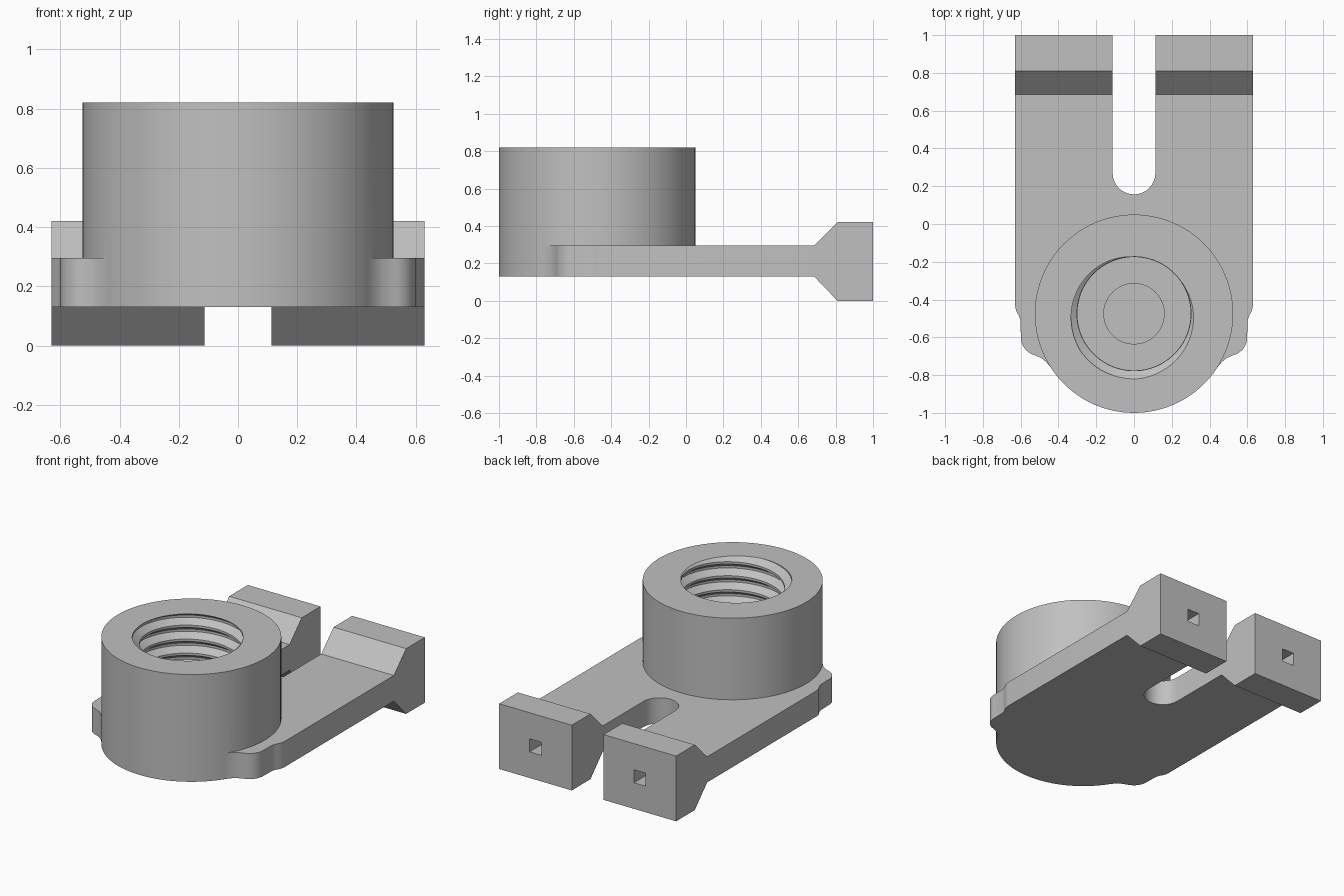
import bpy, bmesh
from math import pi, cos, sin, radians

cube = bpy.data.objects.get("Cube")
if cube:
    bpy.data.objects.remove(cube, do_unlink=True)

GREY = (0.53, 0.53, 0.53, 1)
grey = bpy.data.materials.new("plain grey")
grey.use_nodes = True
grey.diffuse_color = GREY
grey.node_tree.nodes["Principled BSDF"].inputs["Base Color"].default_value = GREY

BOSS_Y = -0.475
LOW, HIGH, TOP = 0.13, 0.295, 0.82   # plate underside, plate top, boss top


def finish(name, bm):
    bmesh.ops.recalc_face_normals(bm, faces=bm.faces)
    mesh = bpy.data.meshes.new(name)
    bm.to_mesh(mesh)
    bm.free()
    mesh.materials.append(grey)
    obj = bpy.data.objects.new(name, mesh)
    bpy.context.collection.objects.link(obj)
    return obj


def prism(name, points, offset):
    """Extrude a closed outline of 3D points along an offset."""
    bm = bmesh.new()
    face = bm.faces.new([bm.verts.new(p) for p in points])
    moved = bmesh.ops.extrude_face_region(bm, geom=[face])["geom"]
    verts = [v for v in moved if isinstance(v, bmesh.types.BMVert)]
    bmesh.ops.translate(bm, verts=verts, vec=offset)
    return finish(name, bm)


def arc(cx, cy, r, start, end, steps):
    return [(cx + r * cos(a), cy + r * sin(a)) for a in
            (radians(start + (end - start) * i / steps) for i in range(steps + 1))]


def cylinder(name, r, z0, z1, steps=96):
    ring = arc(0, BOSS_Y, r, 0, 360, steps)[:-1]
    return prism(name, [(x, y, z0) for x, y in ring], (0, 0, z1 - z0))


def combine(obj, other, operation):
    mod = obj.modifiers.new("combine", 'BOOLEAN')
    mod.operation, mod.solver, mod.object = operation, 'EXACT', other
    bpy.context.view_layer.objects.active = obj
    bpy.ops.object.modifier_apply(modifier=mod.name)
    bpy.data.objects.remove(other, do_unlink=True)


def screw(name, pitch, turns, z0, start, steps=64):
    """Closed helical solid; its profile is (radius, height) over one pitch."""
    profile = [(0.302, 0), (0.302, 0.015), (0.345, 0.045), (0.345, 0.06)]
    count, last = len(profile), turns * steps
    bm = bmesh.new()
    grid = {}

    def point(j, k):
        if k == count:
            j, k = j + steps, 0
        if (j, k) not in grid:
            a = start + 2 * pi * j / steps
            r, h = profile[k]
            grid[j, k] = bm.verts.new((r * cos(a), BOSS_Y + r * sin(a),
                                       z0 + pitch * j / steps + h))
        return grid[j, k]

    for j in range(last):
        for k in range(count):
            bm.faces.new((point(j, k), point(j + 1, k),
                          point(j + 1, k + 1), point(j, k + 1)))
    # Fan caps over both ends
    for j0 in (0, last):
        loop = [point(j0 + j, 0) for j in range(steps + 1)]
        loop += [point(j0, k) for k in range(count - 1, 0, -1)]
        centre = bm.verts.new((0, BOSS_Y, z0 + pitch * (j0 / steps + 0.5)))
        for a, b in zip(loop, loop[1:] + loop[:1]):
            bm.faces.new((a, b, centre))
    return finish(name, bm)


# Slotted base plate with a small rounded ear on each side
half = arc(0, 0.27, 0.113, -90, 0, 12)
half += [(0.113, 0.685), (0.63, 0.685), (0.63, -0.43)]
half += [(0.624, -0.46), (0.61, -0.485), (0.601, -0.51)]
half += arc(0.502, -0.6, 0.097, 0, -75, 10)
half += [(0.49, -0.71), (0.465, -0.73), (0.44, -0.76), (0.4, -0.78)]
outline = half + [(-x, y) for x, y in reversed(half[1:])]
body = prism("base_and_boss", [(x, y, LOW) for x, y in outline], (0, 0, HIGH - LOW))

# Round boss with a blind threaded bore and a shallow seat in its floor
combine(body, cylinder("boss", 0.525, LOW, TOP), 'UNION')
combine(body, cylinder("bore", 0.3, 0.22, 1.0, 64), 'DIFFERENCE')
combine(body, cylinder("seat", 0.16, 0.2, 0.5, 48), 'DIFFERENCE')
combine(body, screw("thread", 0.09, 7, 0.25, radians(-25)), 'DIFFERENCE')

# Flared end blocks, each with a square socket in its back face
flare = [(0.685, LOW), (0.81, 0), (1, 0), (1, 0.42), (0.81, 0.42), (0.685, HIGH)]
parts = [body]
for side, name in ((1, "left_end_block"), (-1, "right_end_block")):
    block = prism(name, [(side * 0.113, y, z) for y, z in flare], (side * 0.517, 0, 0))
    mid, s = side * 0.3715, 0.042
    square = [(mid + dx * s, 0.72, 0.21 + dz * s)
              for dx, dz in ((-1, -1), (1, -1), (1, 1), (-1, 1))]
    combine(block, prism("socket", square, (0, 0.4, 0)), 'DIFFERENCE')
    parts.append(block)

# Smooth the round walls, keep the edges crisp
bpy.ops.object.select_all(action='DESELECT')
for part in parts:
    part.select_set(True)
bpy.context.view_layer.objects.active = body
bpy.ops.object.shade_smooth_by_angle(angle=radians(30))
